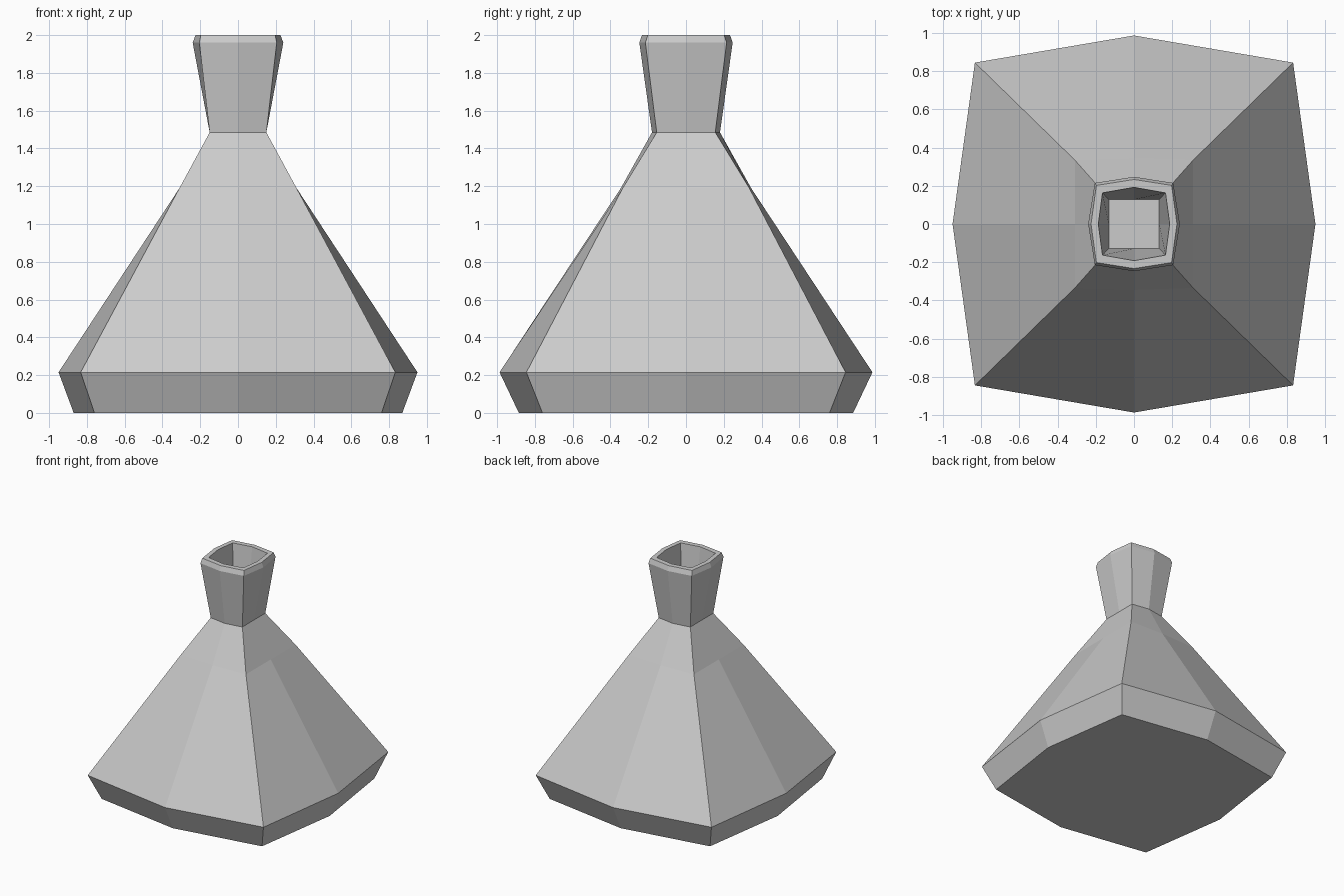
import bpy, bmesh

if "Cube" in bpy.data.objects:
    bpy.data.objects.remove(bpy.data.objects["Cube"])

# Ring profile, base to rim and down inside the neck:
# (z, corner x, corner y, side-middle x, side-middle y)
PROFILE = [
    (0.00, 0.76, 0.76, 0.87, 0.885),      # foot
    (0.215, 0.833, 0.845, 0.95, 0.987),   # widest edge
    (1.19, 0.31, 0.335, 0.31, 0.345),     # shoulder
    (1.485, 0.15, 0.155, 0.15, 0.18),     # neck base
    (1.96, 0.205, 0.215, 0.24, 0.247),    # lip
    (2.00, 0.197, 0.202, 0.225, 0.233),   # rim outside
    (2.00, 0.165, 0.163, 0.187, 0.192),   # rim inside
    (1.50, 0.132, 0.128, 0.132, 0.128),   # neck floor
]


def add_ring(bm, z, cx, cy, mx, my):
    pts = [(mx, 0), (cx, cy), (0, my), (-cx, cy),
           (-mx, 0), (-cx, -cy), (0, -my), (cx, -cy)]
    return [bm.verts.new((x, y, z)) for x, y in pts]


# Flask body: eight-sided rings bridged into one closed skin
bm = bmesh.new()
rings = [add_ring(bm, *row) for row in PROFILE]
for low, high in zip(rings, rings[1:]):
    for i in range(8):
        j = (i + 1) % 8
        bm.faces.new((low[i], low[j], high[j], high[i]))

# Underside and neck floor
bm.faces.new(rings[0][::-1])
bm.faces.new(rings[-1])
bmesh.ops.recalc_face_normals(bm, faces=bm.faces)

mesh = bpy.data.meshes.new("flask")
bm.to_mesh(mesh)
bm.free()
bpy.context.collection.objects.link(bpy.data.objects.new("flask", mesh))
